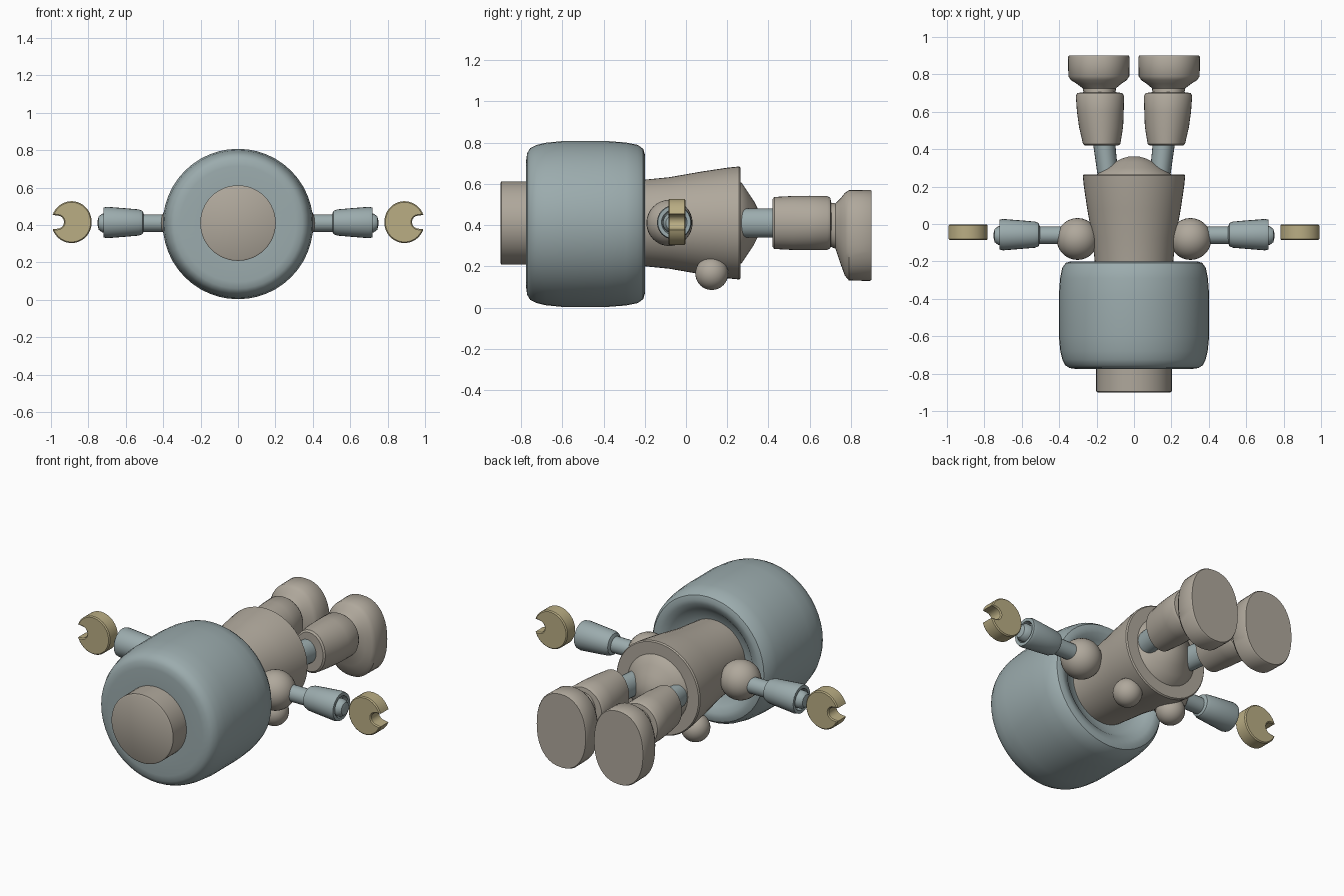
import bpy, bmesh, math

if "Cube" in bpy.data.objects:
    bpy.data.objects.remove(bpy.data.objects["Cube"])


def material(name, rgb):
    m = bpy.data.materials.new(name)
    m.diffuse_color = (*rgb, 1)
    m.use_nodes = True
    m.node_tree.nodes["Principled BSDF"].inputs["Base Color"].default_value = m.diffuse_color
    return m


BLUE = material("grey_blue", (0.33, 0.41, 0.42))
BEIGE = material("warm_beige", (0.43, 0.39, 0.33))
YELLOW = material("pale_yellow", (0.49, 0.42, 0.23))


def finish(name, bm, mat, mirror=False, angle=35):
    bmesh.ops.recalc_face_normals(bm, faces=bm.faces)
    me = bpy.data.meshes.new(name)
    bm.to_mesh(me)
    bm.free()
    me.materials.append(mat)
    ob = bpy.data.objects.new(name, me)
    bpy.context.collection.objects.link(ob)
    if mirror:
        mod = ob.modifiers.new("mirror", 'MIRROR')
        mod.use_mirror_merge = False
    bpy.ops.object.select_all(action='DESELECT')
    ob.select_set(True)
    bpy.context.view_layer.objects.active = ob
    bpy.ops.object.shade_smooth_by_angle(angle=math.radians(angle))
    return ob


def loft(name, axis, rings, mat, mirror=False, n=48, power=2.0):
    """Skin rings (position, centre_u, centre_v, radius_u, radius_v) along x or y."""
    bm = bmesh.new()
    loops = []
    for t, cu, cv, ru, rv in rings:
        loop = []
        for i in range(n):
            a = 2 * math.pi * i / n
            c, s = math.cos(a), math.sin(a)
            u = cu + ru * math.copysign(abs(c) ** (2 / power), c)
            v = cv + rv * math.copysign(abs(s) ** (2 / power), s)
            loop.append(bm.verts.new((t, u, v) if axis == 'x' else (u, t, v)))
        loops.append(loop)
    for a, b in zip(loops, loops[1:]):
        for i in range(n):
            j = (i + 1) % n
            bm.faces.new((a[i], a[j], b[j], b[i]))
    bm.faces.new(loops[0])
    bm.faces.new(loops[-1])
    return finish(name, bm, mat, mirror)


def turned(name, profile, z, mat):
    return loft(name, 'y', [(y, 0, z, r, r) for y, r in profile], mat)


def ball(name, pos, r, mat):
    bm = bmesh.new()
    bmesh.ops.create_uvsphere(bm, u_segments=28, v_segments=16, radius=r)
    bmesh.ops.translate(bm, verts=bm.verts, vec=pos)
    return finish(name, bm, mat, True)


# Head: rounded drum with a recess around the neck
turned("head", [(-0.77, 0.19), (-0.775, 0.31), (-0.77, 0.345), (-0.755, 0.368),
                (-0.725, 0.383), (-0.68, 0.394), (-0.60, 0.402), (-0.38, 0.402),
                (-0.29, 0.395), (-0.235, 0.384), (-0.208, 0.365), (-0.20, 0.34),
                (-0.205, 0.315), (-0.225, 0.28), (-0.255, 0.25), (-0.27, 0.18)],
       0.405, BLUE)
turned("head_stud", [(-0.90, 0.194), (-0.895, 0.202), (-0.76, 0.202)], 0.41, BEIGE)

# Torso: flared body with a domed underside
turned("torso", [(-0.29, 0.20), (-0.20, 0.21), (-0.08, 0.222), (0.08, 0.25),
                 (0.20, 0.268), (0.258, 0.274), (0.265, 0.268)], 0.41, BEIGE)
turned("hip_dome", [(0.25, 0.205), (0.27, 0.195), (0.30, 0.15), (0.33, 0.105),
                    (0.35, 0.065), (0.36, 0.03), (0.362, 0.005)], 0.41, BEIGE)

# Shoulder balls and small balls underneath
ball("shoulders", (0.302, -0.08, 0.41), 0.112, BEIGE)
ball("lower_balls", (0.15, 0.125, 0.165), 0.08, BEIGE)

# Arms: thin rod, flared cuff with a hollow end, wrist peg
loft("arm_rods", 'x', [(0.35, -0.06, 0.41, 0.047, 0.047),
                       (0.54, -0.06, 0.41, 0.047, 0.047)], BLUE, True, 20)
loft("arm_cuffs", 'x', [(x, -0.057, 0.413, r, r) for x, r in
                        [(0.50, 0.035), (0.51, 0.062), (0.53, 0.07), (0.60, 0.076),
                         (0.70, 0.084), (0.718, 0.08), (0.718, 0.062), (0.69, 0.055)]],
     BLUE, True, 24)
loft("wrist_pegs", 'x', [(x, -0.062, 0.41, r, r) for x, r in
                         [(0.68, 0.05), (0.725, 0.05), (0.745, 0.036), (0.75, 0.015)]],
     BLUE, True, 20)

# Hands: discs with a grip slot facing outward
bm = bmesh.new()
outline = [(0.89 + 0.108 * math.cos(a), 0.415 + 0.112 * math.sin(a))
           for a in (math.radians(20 + i * 320 / 40) for i in range(41))]
slot = [(0.965 + 0.035 * math.cos(a), 0.415 + 0.035 * math.sin(a))
        for a in (math.radians(270 - i * 180 / 8) for i in range(9))]
base = bm.faces.new([bm.verts.new((x, -0.086, z)) for x, z in outline + slot])
ext = bmesh.ops.extrude_face_region(bm, geom=[base])
bmesh.ops.translate(bm, vec=(0, 0.084, 0),
                    verts=[v for v in ext["geom"] if isinstance(v, bmesh.types.BMVert)])
rims = [e for e in bm.edges if abs(e.verts[0].co.y - e.verts[1].co.y) < 1e-5]
bmesh.ops.bevel(bm, geom=rims, offset=0.006, segments=1, affect='EDGES')
finish("hands", bm, YELLOW, True, 30)

# Legs: rod, trouser leg, ankle and shoe
loft("leg_rods", 'y', [(0.24, 0.137, 0.41, 0.055, 0.07),
                       (0.46, 0.163, 0.41, 0.06, 0.07)], BLUE, True, 24)
loft("trouser_legs", 'y', [(0.42, 0.173, 0.41, 0.09, 0.115),
                           (0.428, 0.173, 0.41, 0.1, 0.126),
                           (0.52, 0.176, 0.41, 0.118, 0.131),
                           (0.60, 0.18, 0.41, 0.125, 0.132),
                           (0.685, 0.182, 0.41, 0.129, 0.131),
                           (0.70, 0.183, 0.41, 0.12, 0.122),
                           (0.705, 0.184, 0.405, 0.085, 0.10)], BEIGE, True, 36)
loft("shoes", 'y', [(0.69, 0.184, 0.405, 0.085, 0.105),
                    (0.725, 0.185, 0.395, 0.088, 0.11),
                    (0.75, 0.187, 0.37, 0.12, 0.16),
                    (0.77, 0.188, 0.355, 0.15, 0.20),
                    (0.79, 0.188, 0.35, 0.163, 0.219),
                    (0.892, 0.188, 0.35, 0.165, 0.221),
                    (0.90, 0.188, 0.35, 0.16, 0.216)], BEIGE, True, 40, 2.25)
